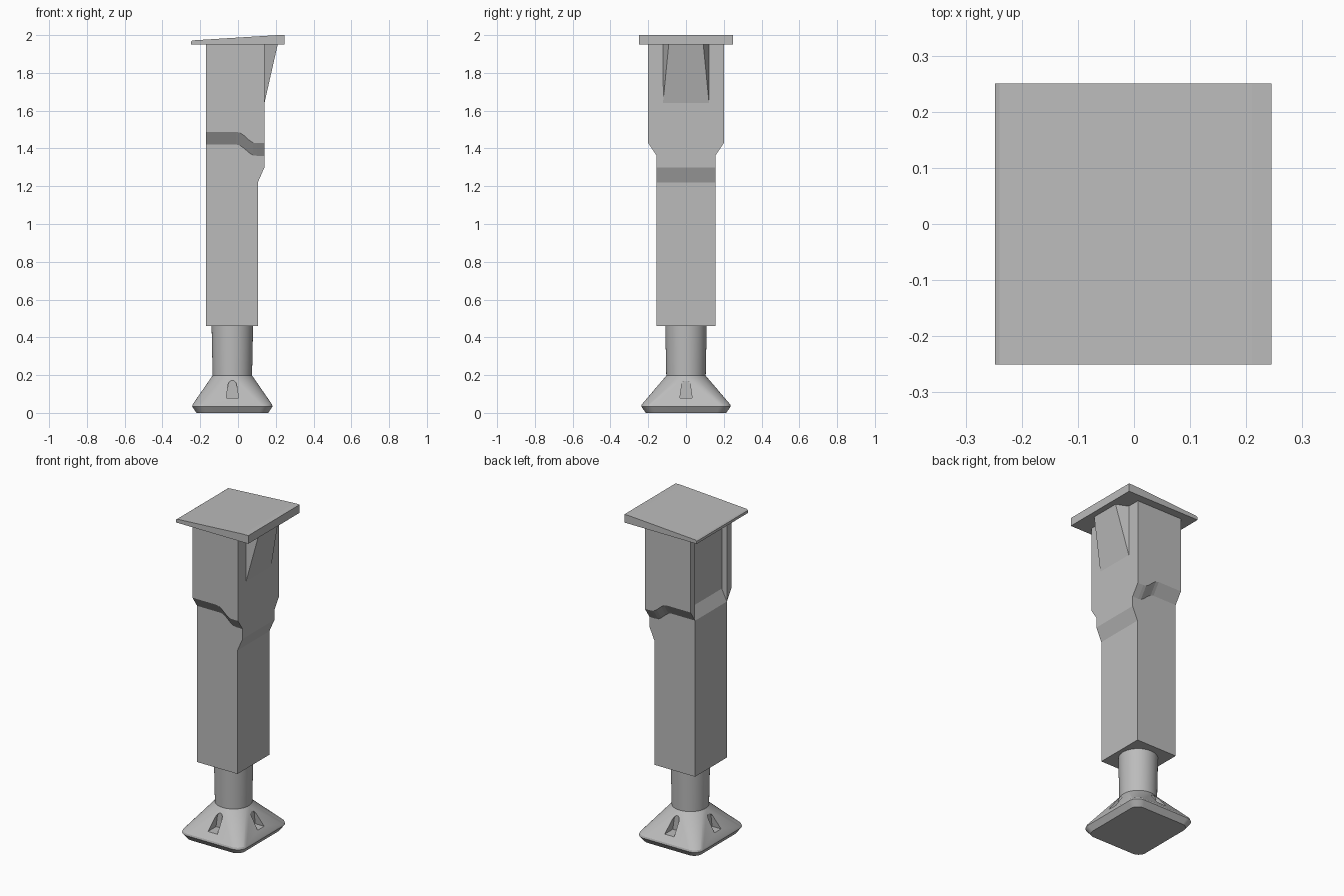
import bpy, bmesh
from math import sin, cos, pi, radians

cube = bpy.data.objects.get("Cube")
if cube:
    bpy.data.objects.remove(cube, do_unlink=True)

grey = bpy.data.materials.new("plain_grey")
grey.use_nodes = True
COLOUR = (0.5, 0.5, 0.5, 1)
grey.diffuse_color = COLOUR
grey.node_tree.nodes["Principled BSDF"].inputs["Base Color"].default_value = COLOUR

AXIS = -0.03          # x of the post and foot centre line


def loft(name, rings, smooth=None):
    """Skin a stack of equal-length rings and cap both ends."""
    bm = bmesh.new()
    rows = [[bm.verts.new(p) for p in ring] for ring in rings]
    n = len(rows[0])
    for a, b in zip(rows, rows[1:]):
        for i in range(n):
            j = (i + 1) % n
            bm.faces.new((a[i], a[j], b[j], b[i]))
    bm.faces.new(rows[0][::-1])
    bm.faces.new(rows[-1])
    bmesh.ops.remove_doubles(bm, verts=bm.verts, dist=1e-5)
    bmesh.ops.recalc_face_normals(bm, faces=bm.faces)
    mesh = bpy.data.meshes.new(name)
    bm.to_mesh(mesh)
    bm.free()
    mesh.materials.append(grey)
    obj = bpy.data.objects.new(name, mesh)
    bpy.context.collection.objects.link(obj)
    bpy.ops.object.select_all(action='DESELECT')
    obj.select_set(True)
    bpy.context.view_layer.objects.active = obj
    if smooth:
        bpy.ops.object.shade_smooth_by_angle(angle=radians(smooth))
    return obj


def slab(name, profile, y0, y1):
    """Extrude an (x, z) profile along y."""
    return loft(name, [[(x, y, z) for x, z in profile] for y in (y0, y1)])


def rounded_rect(hx, hy, r, z, steps=12):
    ring = []
    for k, (sx, sy) in enumerate([(1, 1), (-1, 1), (-1, -1), (1, -1)]):
        for i in range(steps + 1):
            a = (k + i / steps) * pi / 2
            ring.append((AXIS + sx * (hx - r) + r * cos(a),
                         sy * (hy - r) + r * sin(a), z))
    return ring


# Sloped top plate
slab("top_plate", [(-0.248, 1.95), (0.245, 1.95), (0.245, 2.0), (0.21, 2.0),
                   (-0.24, 1.972), (-0.248, 1.966)], -0.25, 0.25)

# Main leg, stepped sideways near the top
slab("leg_core", [(-0.17, 0.46), (0.105, 0.46), (0.105, 1.22), (0.14, 1.3),
                  (0.14, 1.95), (-0.135, 1.95), (-0.135, 1.49), (-0.17, 1.42)],
     -0.155, 0.155)

# Side cheeks with a wavy chamfered lower edge
wave = [(-0.17, 1.488), (-0.01, 1.488), (0.01, 1.483), (0.03, 1.47),
        (0.06, 1.443), (0.08, 1.431), (0.1, 1.428), (0.14, 1.428)]
top = [(0.14, 1.95), (-0.17, 1.95)]
for side, s in (("left", 1), ("right", -1)):
    inner = [(x, s * 0.155, z - 0.067) for x, z in wave]
    outer = [(x, s * 0.2, z) for x, z in wave]
    loft("cheek_" + side, [inner + [(x, s * 0.155, z) for x, z in top],
                           outer + [(x, s * 0.2, z) for x, z in top]])

# Tapered wedge under the thick end of the plate
loft("plate_wedge",
     [[(0.135, y, 1.64), (0.135, y, 1.95), (0.14, y, 1.95),
       (0.21, y * 0.75, 1.95), (0.14, y, 1.64)] for y in (-0.122, 0.122)])

# Round post
loft("post", [rounded_rect(r, r, r, z) for r, z in ((0.104, 0.18), (0.11, 0.47))], 40)

# Flared foot, from a rounded rectangle up to a circle
foot = loft("foot", [rounded_rect(0.19, 0.213, 0.05, 0),
                     rounded_rect(0.213, 0.237, 0.06, 0.034),
                     rounded_rect(0.21, 0.234, 0.06, 0.045),
                     rounded_rect(0.11, 0.11, 0.11, 0.19),
                     rounded_rect(0.104, 0.104, 0.104, 0.198)], 25)

# Arched pockets, one in each side of the foot
arch = [(-0.032, 0.08), (0.032, 0.08)]
arch += [(0.024 * cos(a * pi / 10), 0.138 + 0.034 * sin(a * pi / 10)) for a in range(11)]
for dx, dy in ((1, 0), (-1, 0), (0, 1), (0, -1)):
    cutter = loft("pocket_cutter",
                  [[(AXIS + dx * d - dy * u, dy * d + dx * u, z) for u, z in arch]
                   for d in (0.125, 0.3)])
    cutter.hide_render = True
    bpy.context.view_layer.objects.active = foot
    mod = foot.modifiers.new("pocket", 'BOOLEAN')
    mod.operation, mod.solver, mod.object = 'DIFFERENCE', 'EXACT', cutter
    bpy.ops.object.modifier_apply(modifier=mod.name)
    bpy.data.objects.remove(cutter, do_unlink=True)
